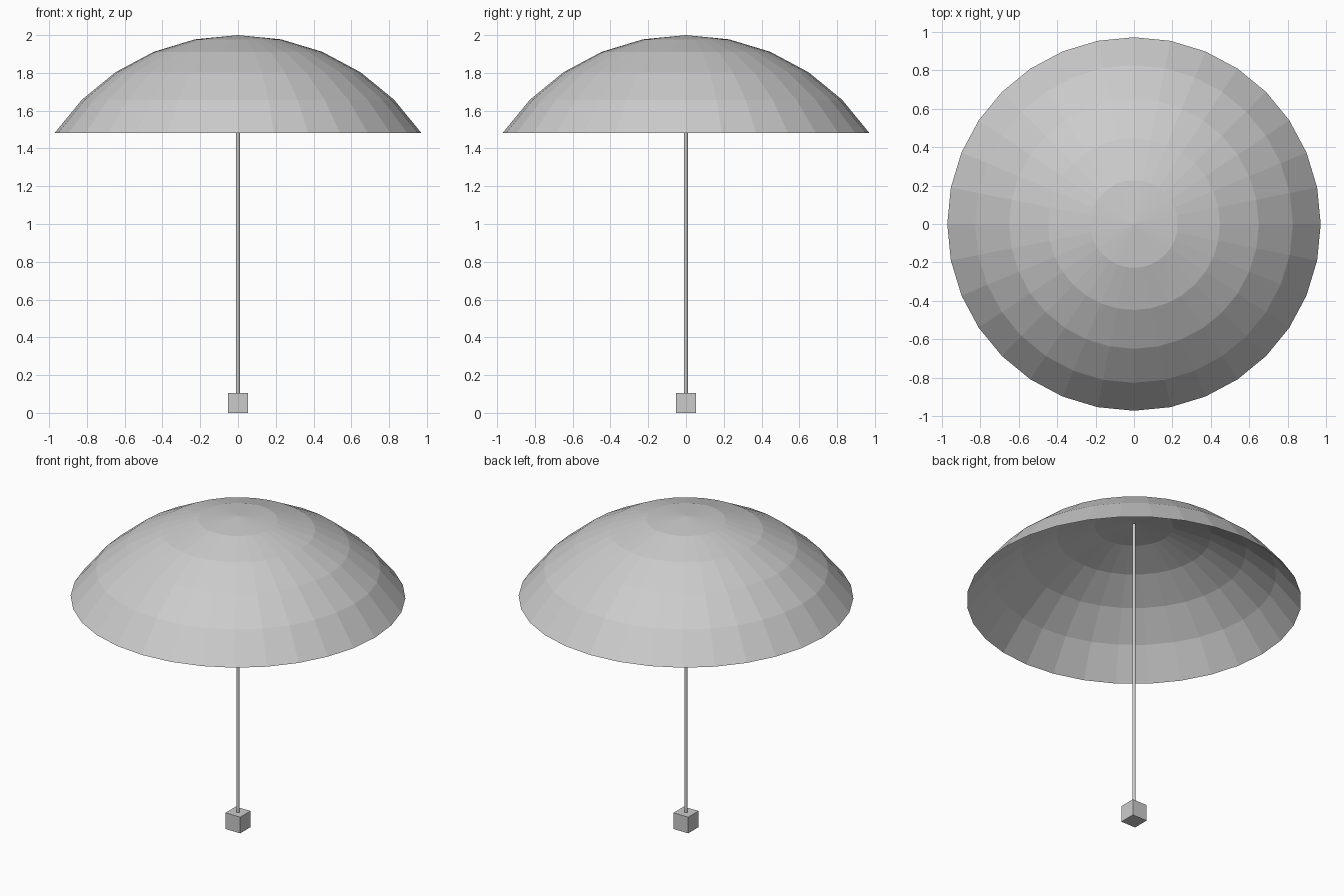
import bpy, bmesh
from math import sin, cos, pi

cube = bpy.data.objects.get("Cube")
if cube:
    bpy.data.objects.remove(cube, do_unlink=True)

GREY = (0.6, 0.6, 0.6, 1)
grey = bpy.data.materials.new("light_grey")
grey.use_nodes = True
grey.diffuse_color = GREY
grey.node_tree.nodes["Principled BSDF"].inputs["Base Color"].default_value = GREY


def add_object(name, bm):
    mesh = bpy.data.meshes.new(name)
    bm.to_mesh(mesh)
    bm.free()
    mesh.materials.append(grey)
    obj = bpy.data.objects.new(name, mesh)
    bpy.context.collection.objects.link(obj)
    obj.select_set(False)
    return obj


# Canopy: open cap of a faceted sphere
RADIUS, TOP, SIDES, RINGS = 1.169, 2.0, 32, 5
STEP = pi / 16
bm = bmesh.new()
apex = bm.verts.new((0, 0, TOP))
previous = None
for i in range(1, RINGS + 1):
    r = RADIUS * sin(i * STEP)
    z = TOP - RADIUS * (1 - cos(i * STEP))
    ring = [bm.verts.new((r * cos(2 * pi * k / SIDES), r * sin(2 * pi * k / SIDES), z))
            for k in range(SIDES)]
    for k in range(SIDES):
        n = (k + 1) % SIDES
        if previous:
            bm.faces.new((previous[k], ring[k], ring[n], previous[n]))
        else:
            bm.faces.new((apex, ring[k], ring[n]))
    previous = ring
add_object("canopy", bm)

# Pole: slim shaft from the base up to the apex
POLE_BOTTOM, POLE_TOP = 0.05, 1.99
bm = bmesh.new()
bmesh.ops.create_cone(bm, cap_ends=True, segments=32, radius1=0.01, radius2=0.01,
                      depth=POLE_TOP - POLE_BOTTOM)
bmesh.ops.translate(bm, verts=bm.verts, vec=(0, 0, (POLE_TOP + POLE_BOTTOM) / 2))
add_object("pole", bm)

# Base: small cube under the pole
bm = bmesh.new()
bmesh.ops.create_cube(bm, size=0.104)
bmesh.ops.translate(bm, verts=bm.verts, vec=(0, 0, 0.052))
add_object("base_block", bm)
